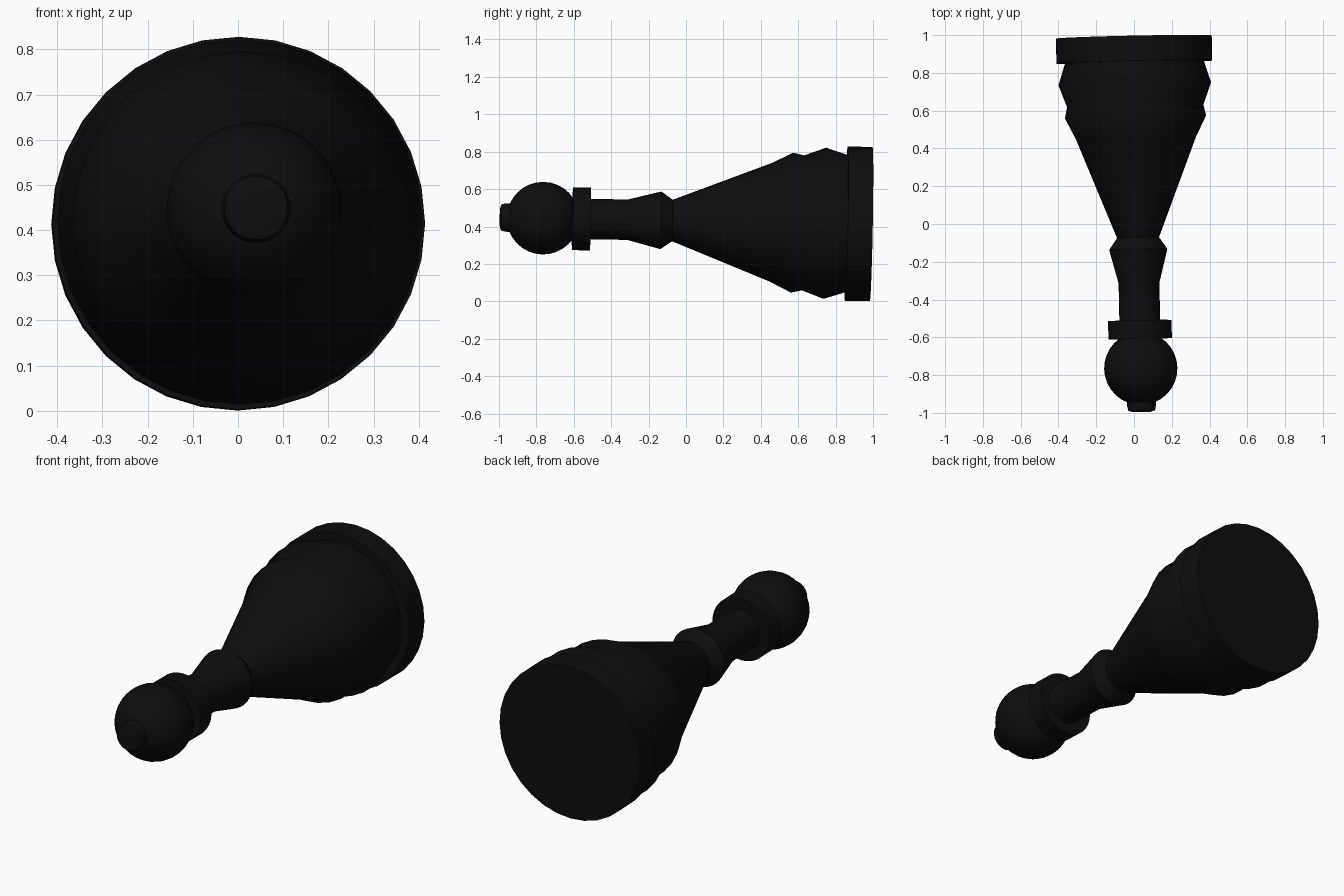
import bpy, bmesh, math
from mathutils import Vector, Matrix

cube = bpy.data.objects.get("Cube")
if cube:
    bpy.data.objects.remove(cube)

# Material
black = bpy.data.materials.new("ebony black")
black.use_nodes = True
colour = (0.004, 0.004, 0.004, 1)
black.diffuse_color = colour
bsdf = next(n for n in black.node_tree.nodes if n.type == "BSDF_PRINCIPLED")
bsdf.inputs["Base Color"].default_value = colour

# The piece lies on its side, its axis slightly tilted from -y
axis = Vector((0.021, -1, 0.018)).normalized()
placement = Matrix.Translation((-0.001, 0.990, 0.413)) @ axis.to_track_quat("Z", "Y").to_matrix().to_4x4()


def finish(name, bm, angle):
    bmesh.ops.recalc_face_normals(bm, faces=bm.faces)
    mesh = bpy.data.meshes.new(name)
    bm.to_mesh(mesh)
    bm.free()
    mesh.materials.append(black)
    obj = bpy.data.objects.new(name, mesh)
    bpy.context.collection.objects.link(obj)
    obj.matrix_world = placement
    bpy.ops.object.select_all(action="DESELECT")
    obj.select_set(True)
    bpy.context.view_layer.objects.active = obj
    bpy.ops.object.shade_smooth_by_angle(angle=math.radians(angle))


def lathe(name, profile, angle=40, sides=32):
    """Spin (radius, height) points around the axis and close both ends."""
    bm = bmesh.new()
    rings = []
    for r, h in profile:
        turns = [math.tau * i / sides for i in range(sides)]
        rings.append([bm.verts.new((r * math.cos(t), r * math.sin(t), h)) for t in turns])
    for a, b in zip(rings, rings[1:]):
        for i in range(sides):
            j = (i + 1) % sides
            bm.faces.new((a[i], a[j], b[j], b[i]))
    bm.faces.new(rings[0])
    bm.faces.new(rings[-1])
    finish(name, bm, angle)


# Foot disc, flared body, neck and collar
lathe("base_disc", [(0.4125, 0), (0.4125, 0.133)])
lathe("body", [(0.368, 0.12), (0.368, 0.135), (0.404, 0.248), (0.361, 0.365),
               (0.374, 0.423), (0.318, 0.535), (0.111, 1.063)])
lathe("neck", [(0.111, 1.063), (0.154, 1.125), (0.108, 1.303), (0.108, 1.52)])
lathe("collar", [(0.168, 1.502), (0.168, 1.597)])

# Round head
bm = bmesh.new()
bmesh.ops.create_uvsphere(bm, u_segments=32, v_segments=16, radius=0.194,
                          matrix=Matrix.Translation((0, 0, 1.755)))
finish("head", bm, 60)

# Small finial on the tip
lathe("finial", [(0.076, 1.90), (0.076, 1.955), (0.070, 1.979), (0.045, 1.986)], 60)
